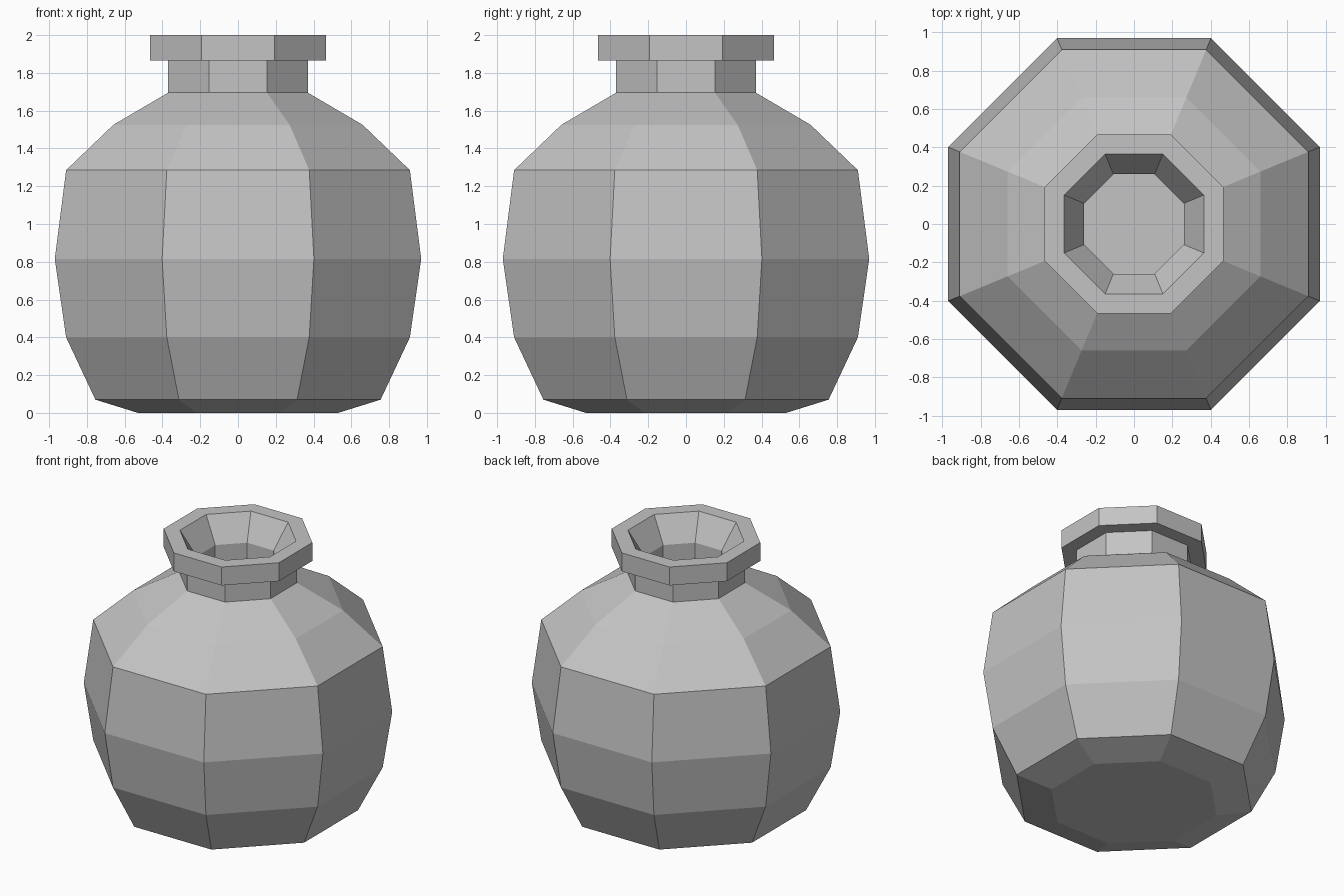
import bpy
import bmesh
from math import cos, sin, pi

SIDES = 8

cube = bpy.data.objects.get("Cube")
if cube:
    bpy.data.objects.remove(cube, do_unlink=True)

# One plain grey clay
clay = bpy.data.materials.new("grey clay")
clay.use_nodes = True
colour = (0.55, 0.55, 0.55, 1)
clay.diffuse_color = colour
clay.node_tree.nodes["Principled BSDF"].inputs["Base Color"].default_value = colour


def lathe(name, profile, cap_start=False, cap_end=False):
    """Sweep (flat-side distance, height) pairs into an eight-sided shell."""
    bm = bmesh.new()
    rings = []
    for apothem, z in profile:
        r = apothem / cos(pi / SIDES)
        angles = [(i + 0.5) * 2 * pi / SIDES for i in range(SIDES)]
        rings.append([bm.verts.new((r * cos(a), r * sin(a), z)) for a in angles])
    for low, high in zip(rings, rings[1:]):
        for i in range(SIDES):
            j = (i + 1) % SIDES
            bm.faces.new((low[i], low[j], high[j], high[i]))
    if cap_start:
        bm.faces.new(rings[0][::-1])
    if cap_end:
        bm.faces.new(rings[-1])
    mesh = bpy.data.meshes.new(name)
    bm.to_mesh(mesh)
    bm.free()
    mesh.materials.append(clay)
    obj = bpy.data.objects.new(name, mesh)
    bpy.context.collection.objects.link(obj)
    return obj


# Round belly, from the base up to the shoulder
lathe("pot_body", [(0.53, 0), (0.755, 0.07), (0.91, 0.4), (0.97, 0.815),
                   (0.91, 1.285), (0.66, 1.525), (0.37, 1.695)], cap_start=True)

# Straight neck
lathe("neck", [(0.37, 1.695), (0.37, 1.865)])

# Overhanging rim with a funnel-shaped mouth
lathe("rim", [(0.37, 1.865), (0.467, 1.865), (0.467, 2), (0.365, 2), (0.26, 1.82)])

# Hollow throat with a floor
lathe("throat", [(0.26, 1.82), (0.26, 1.4)], cap_end=True)
